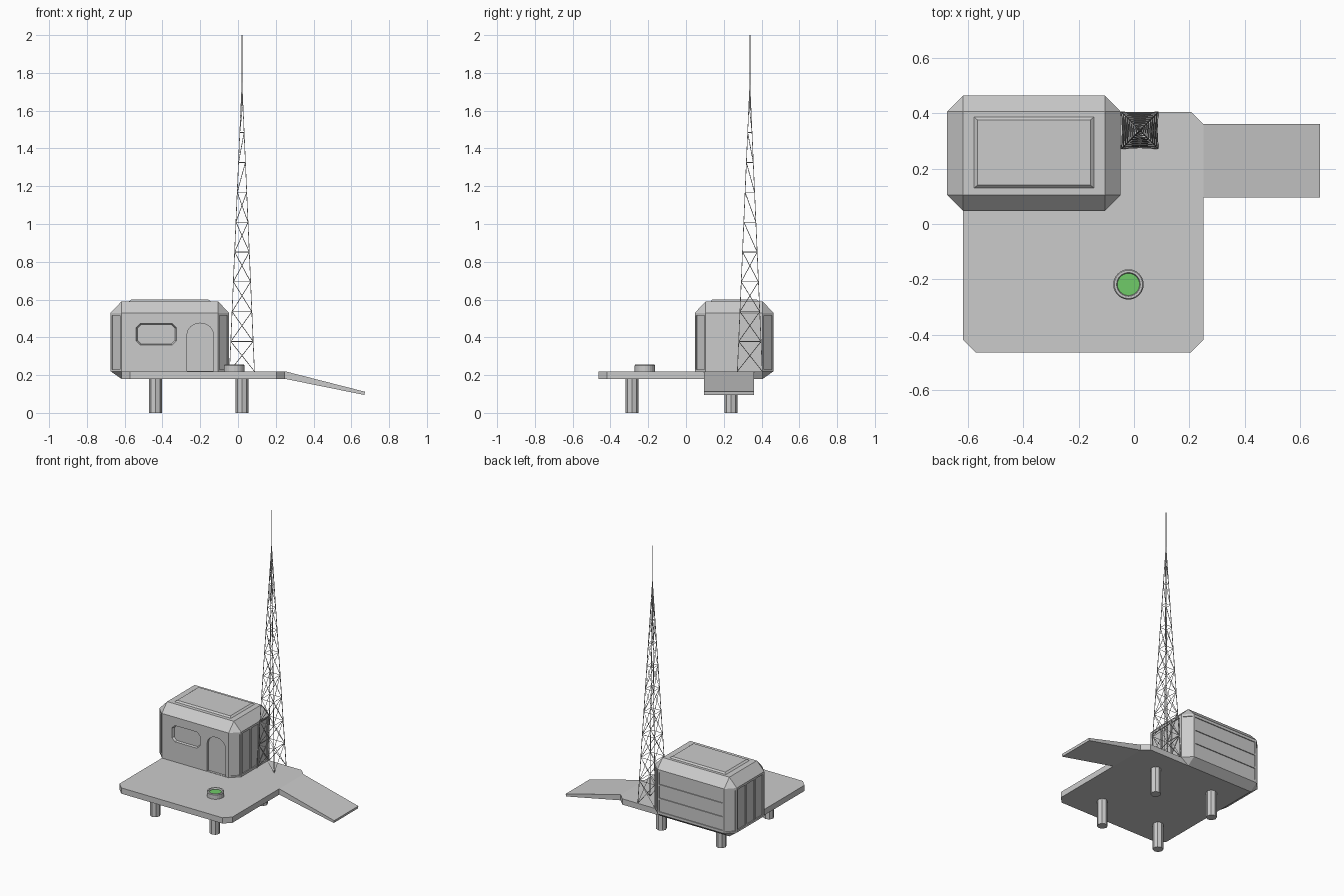
import bpy, bmesh
from math import pi, cos, sin
from mathutils import Vector, Matrix

if "Cube" in bpy.data.objects:
    bpy.data.objects.remove(bpy.data.objects["Cube"])


def finish(bm, name):
    bmesh.ops.dissolve_limit(bm, angle_limit=0.01, verts=bm.verts[:], edges=bm.edges[:])
    bmesh.ops.recalc_face_normals(bm, faces=bm.faces[:])
    me = bpy.data.meshes.new(name)
    bm.to_mesh(me)
    bm.free()
    ob = bpy.data.objects.new(name, me)
    bpy.context.collection.objects.link(ob)
    return ob


def hull(bm, pts):
    vs = [bm.verts.new(p) for p in pts]
    bmesh.ops.convex_hull(bm, input=vs)


def rect(x0, x1, y0, y1, z, c=0.0):
    """Corner points of a rectangle at height z, corners cut by c."""
    if c == 0:
        return [(x, y, z) for x in (x0, x1) for y in (y0, y1)]
    out = []
    for x, sx in ((x0, 1), (x1, -1)):
        for y, sy in ((y0, 1), (y1, -1)):
            out += [(x + sx * c, y, z), (x, y + sy * c, z)]
    return out


def box(bm, x0, x1, y0, y1, z0, z1):
    hull(bm, rect(x0, x1, y0, y1, z0) + rect(x0, x1, y0, y1, z1))


def bar(bm, a, b, r, seg=4):
    a, b = Vector(a), Vector(b)
    d = b - a
    m = Matrix.Translation((a + b) / 2) @ d.to_track_quat('Z', 'Y').to_matrix().to_4x4()
    bmesh.ops.create_cone(bm, cap_ends=True, segments=seg, radius1=r, radius2=r,
                          depth=d.length, matrix=m)


# Deck with cut corners
bm = bmesh.new()
hull(bm, rect(-.617, .25, -.463, .405, .18, .045) + rect(-.617, .25, -.463, .405, .22, .045))
finish(bm, "deck")

# Ramp
bm = bmesh.new()
hull(bm, [(x, y, z) for y in (.095, .36)
          for x, z in ((.25, .18), (.25, .22), (.672, .112), (.669, .095))])
finish(bm, "ramp")

# Support legs
for i, (x, y) in enumerate((x, y) for x in (-.436, .021) for y in (-.285, .238)):
    bm = bmesh.new()
    bar(bm, (x, y, 0), (x, y, .182), .034, 8)
    finish(bm, f"support_leg_{i + 1}")

# Cabin shell
X0, X1, Y0, Y1, C = -.674, -.048, .047, .463, .057
bm = bmesh.new()
hull(bm, rect(X0 + C, X1 - C, Y0 + C, Y1 - C, .18) + rect(X0, X1, Y0, Y1, .22, C)
     + rect(X0, X1, Y0, Y1, .53, C) + rect(X0 + C, X1 - C, Y0 + C, Y1 - C, .59))
cabin = finish(bm, "cabin")

# Cutter for the cabin recesses
bm = bmesh.new()


def pocket(profile, depth, shrink):
    """Tapered recess in the front wall from an (x, z) profile."""
    cx = sum(p[0] for p in profile) / len(profile)
    cz = sum(p[1] for p in profile) / len(profile)
    pts = [(x, Y0 - .02, z) for x, z in profile] + [(x, Y0, z) for x, z in profile]
    pts += [(cx + (x - cx) * shrink, Y0 + depth, cz + (z - cz) * shrink) for x, z in profile]
    hull(bm, pts)


pocket([(p[0], p[1]) for p in rect(-.54, -.325, .36, .472, 0, .022)], .015, .93)
arch = [(-.2 + .07 * cos(a * pi / 8), .415 + .06 * sin(a * pi / 8)) for a in range(9)]
pocket([(-.27, .222), (-.13, .222)] + arch, .016, 1)

# Three upright panels on each end wall, three long panels on the back
w = (Y1 - Y0 - 2 * C - .02) / 3
for i in range(3):
    a = Y0 + C + .01 + i * w
    for x in (X0, X1):
        box(bm, x - .006, x + .006, a + .006, a + w - .006, .235, .515)
    z = .232 + i * .095
    box(bm, X0 + C + .012, X1 - C - .012, Y1 - .006, Y1 + .006, z + .006, z + .089)

# Shallow recess along each cut corner
for sx in (-1, 1):
    for sy in (-1, 1):
        cx = (X1 if sx > 0 else X0) - sx * C / 2
        cy = (Y1 if sy > 0 else Y0) - sy * C / 2
        n, t = Vector((sx, sy, 0)).normalized(), Vector((-sy, sx, 0)).normalized()
        hull(bm, [Vector((cx, cy, z)) + n * d + t * s * .031
                  for z in (.23, .515) for d in (-.006, .01) for s in (-1, 1)])
cutter = finish(bm, "cabin_cutter")
cutter.hide_render = True
cutter.hide_viewport = True
mod = cabin.modifiers.new("recesses", 'BOOLEAN')
mod.operation = 'DIFFERENCE'
mod.solver = 'EXACT'
mod.object = cutter

# Raised roof panel
bm = bmesh.new()
hull(bm, rect(-.58, -.142, .128, .388, .588) + rect(-.565, -.157, .14, .376, .6))
finish(bm, "roof_panel")

# Round pad: rim turned from a profile, green disc inside
PX, PY, N = -.02, -.218, 24
bm = bmesh.new()
prof = [(.040, .215), (.055, .215), (.055, .25), (.051, .255), (.043, .255), (.040, .248)]
rings = [[bm.verts.new((PX + r * cos(2 * pi * i / N), PY + r * sin(2 * pi * i / N), z))
          for r, z in prof] for i in range(N)]
for i in range(N):
    p, q = rings[i], rings[(i + 1) % N]
    for k in range(len(prof)):
        m = (k + 1) % len(prof)
        bm.faces.new((p[k], q[k], q[m], p[m]))
finish(bm, "pad_rim")
bm = bmesh.new()
bar(bm, (PX, PY, .215), (PX, PY, .245), .0405, N)
disc = finish(bm, "pad_light")
mat = bpy.data.materials.new("green")
mat.diffuse_color = (.16, .6, .14, 1)
mat.use_nodes = True
mat.node_tree.nodes["Principled BSDF"].inputs["Base Color"].default_value = mat.diffuse_color
disc.data.materials.append(mat)

# Lattice tower
TX, TY, R = .021, .338, .0022
STEP, LEVELS = .158, 9


def corner(level, k):
    h = .066 * (1 - level * STEP / 1.53)
    sx, sy = ((-1, -1), (1, -1), (1, 1), (-1, 1))[k % 4]
    return (TX + sx * h, TY + sy * h, .22 + level * STEP)


bm = bmesh.new()
for k in range(4):
    bar(bm, corner(0, k), (TX, TY, .22 + 1.53), R)
    for lv in range(LEVELS + 1):
        if lv:
            bar(bm, corner(lv, k), corner(lv, k + 1), R * .8)
        if lv < LEVELS:
            up = k in (0, 3)
            a, b = (k, k + 1) if up else (k + 1, k)
            bar(bm, corner(lv, a), corner(lv + 1, b), R * .8)
            if lv < 4 or (lv < 6 and k % 2 == 0):
                bar(bm, corner(lv, b), corner(lv + 1, a), R * .8)
finish(bm, "lattice_tower")

# Antenna mast on top
bm = bmesh.new()
bar(bm, (TX, TY, 1.6), (TX, TY, 2.0), R)
finish(bm, "antenna_mast")
